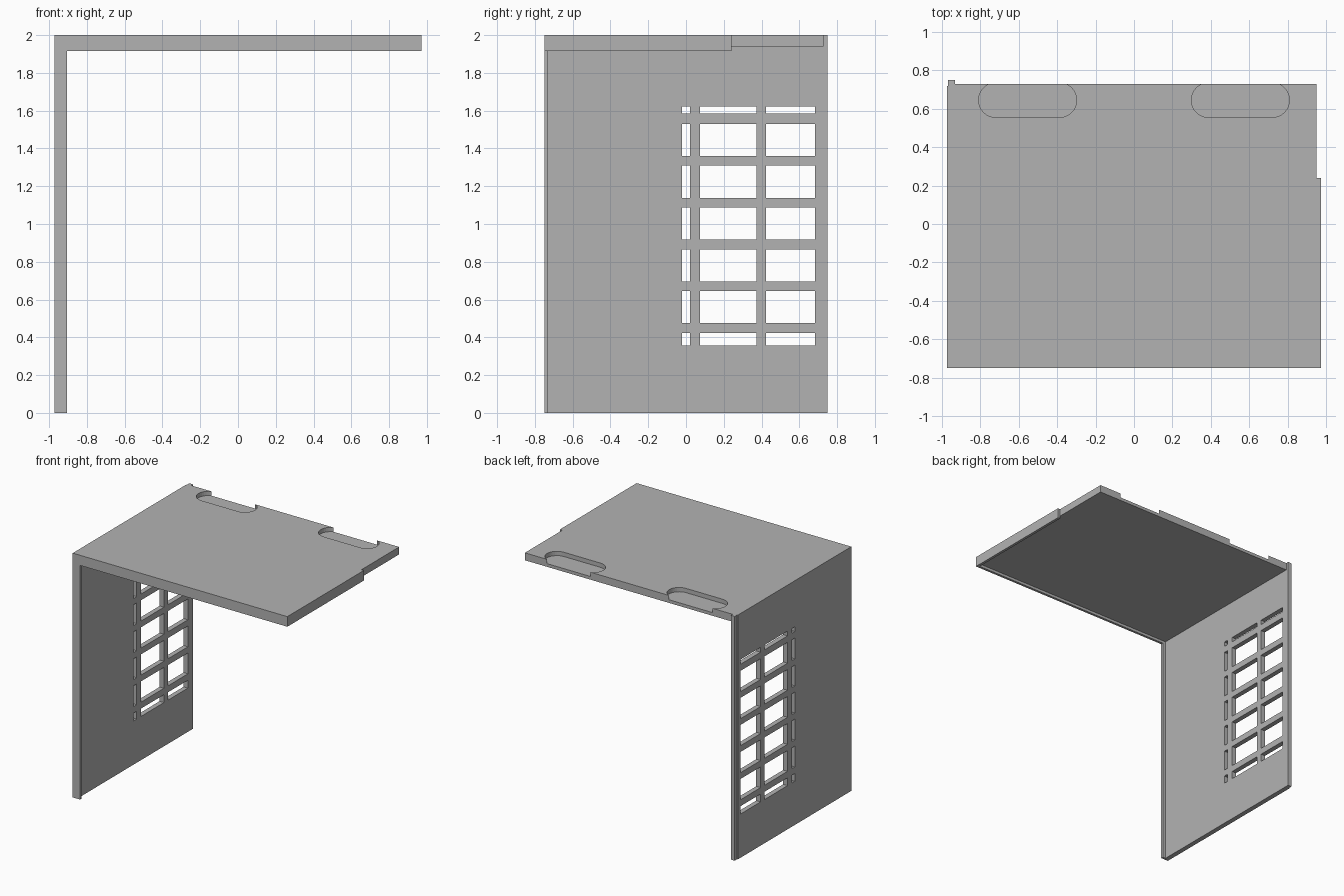
import bpy, bmesh, math

if "Cube" in bpy.data.objects:
    bpy.data.objects.remove(bpy.data.objects["Cube"], do_unlink=True)

grey = bpy.data.materials.new("plain_grey")
grey.use_nodes = True
tone = (0.45, 0.45, 0.45, 1)
grey.diffuse_color = tone
grey.node_tree.nodes["Principled BSDF"].inputs["Base Color"].default_value = tone

# Shared dimensions
SIDE, FRONT, LIP = 0.972, -0.75, 0.02
WALL_IN = -0.932
PANEL_BACK, PANEL_UNDER = 0.728, 1.939
RIM_UNDER = 1.917


def finish(bm, name):
    bmesh.ops.recalc_face_normals(bm, faces=bm.faces)
    mesh = bpy.data.meshes.new(name)
    bm.to_mesh(mesh)
    bm.free()
    mesh.materials.append(grey)
    ob = bpy.data.objects.new(name, mesh)
    bpy.context.collection.objects.link(ob)
    return ob


def extrude(bm, faces, offset):
    new = bmesh.ops.extrude_face_region(bm, geom=faces)["geom"]
    verts = [v for v in new if isinstance(v, bmesh.types.BMVert)]
    bmesh.ops.translate(bm, verts=verts, vec=offset)


def prism(name, outline, offset):
    bm = bmesh.new()
    face = bm.faces.new([bm.verts.new(p) for p in outline])
    extrude(bm, [face], offset)
    return finish(bm, name)


def box(name, x0, x1, y0, y1, z0, z1):
    outline = [(x0, y0, z0), (x1, y0, z0), (x1, y1, z0), (x0, y1, z0)]
    return prism(name, outline, (0, 0, z1 - z0))


# Folded front lip running up the wall and along the top
elbow = [(-SIDE, 0), (-0.905, 0), (-0.905, RIM_UNDER),
         (SIDE, RIM_UNDER), (SIDE, 2), (-SIDE, 2)]
prism("front_lip", [(x, FRONT, z) for x, z in elbow], (0, LIP, 0))

# Side wall: a grid of cells with the vent openings left out
columns = [(-0.02, 0.02), (0.074, 0.373), (0.423, 0.683)]
rows = [(0.358, 0.422)]
rows += [(0.475 + 0.2213 * i, 0.645 + 0.2213 * i) for i in range(5)]
rows += [(1.584, 1.623)]
ys = [FRONT + LIP] + [y for c in columns for y in c] + [0.718]
zs = [0] + [z for r in rows for z in r] + [2]
bm = bmesh.new()
grid = [[bm.verts.new((-SIDE, y, z)) for z in zs] for y in ys]
cells = []
for i in range(len(ys) - 1):
    for j in range(len(zs) - 1):
        if i % 2 and j % 2:
            continue
        cells.append(bm.faces.new((grid[i][j], grid[i + 1][j],
                                   grid[i + 1][j + 1], grid[i][j + 1])))
extrude(bm, cells, (WALL_IN + SIDE, 0, 0))
finish(bm, "side_wall")

# Thin tongue down the back edge of the wall
box("back_tongue", -0.966, WALL_IN, 0.718, 0.75, 0, 2)

# Top panel and the short rim on its free side
top = box("top_panel", WALL_IN, 0.95, FRONT + LIP, PANEL_BACK, PANEL_UNDER, 2)
box("side_rim", 0.95, SIDE, FRONT + LIP, 0.24, RIM_UNDER, 2)

# Rounded pockets that break through the back edge
for side in (-1, 1):
    outline = []
    for end in (1, -1):
        for k in range(17):
            a = math.pi * k / 16 - end * math.pi / 2
            outline.append((side * 0.553 + end * 0.165 + 0.09 * math.cos(a),
                            0.644 + 0.09 * math.sin(a), 1.965))
    cutter = prism("pocket_cutter", outline, (0, 0, 0.1))
    cut = top.modifiers.new("pocket", "BOOLEAN")
    cut.object = cutter
    cut.operation = "DIFFERENCE"
    cut.solver = "EXACT"
    bpy.context.view_layer.objects.active = top
    bpy.ops.object.modifier_apply(modifier=cut.name)
    bpy.data.objects.remove(cutter, do_unlink=True)
